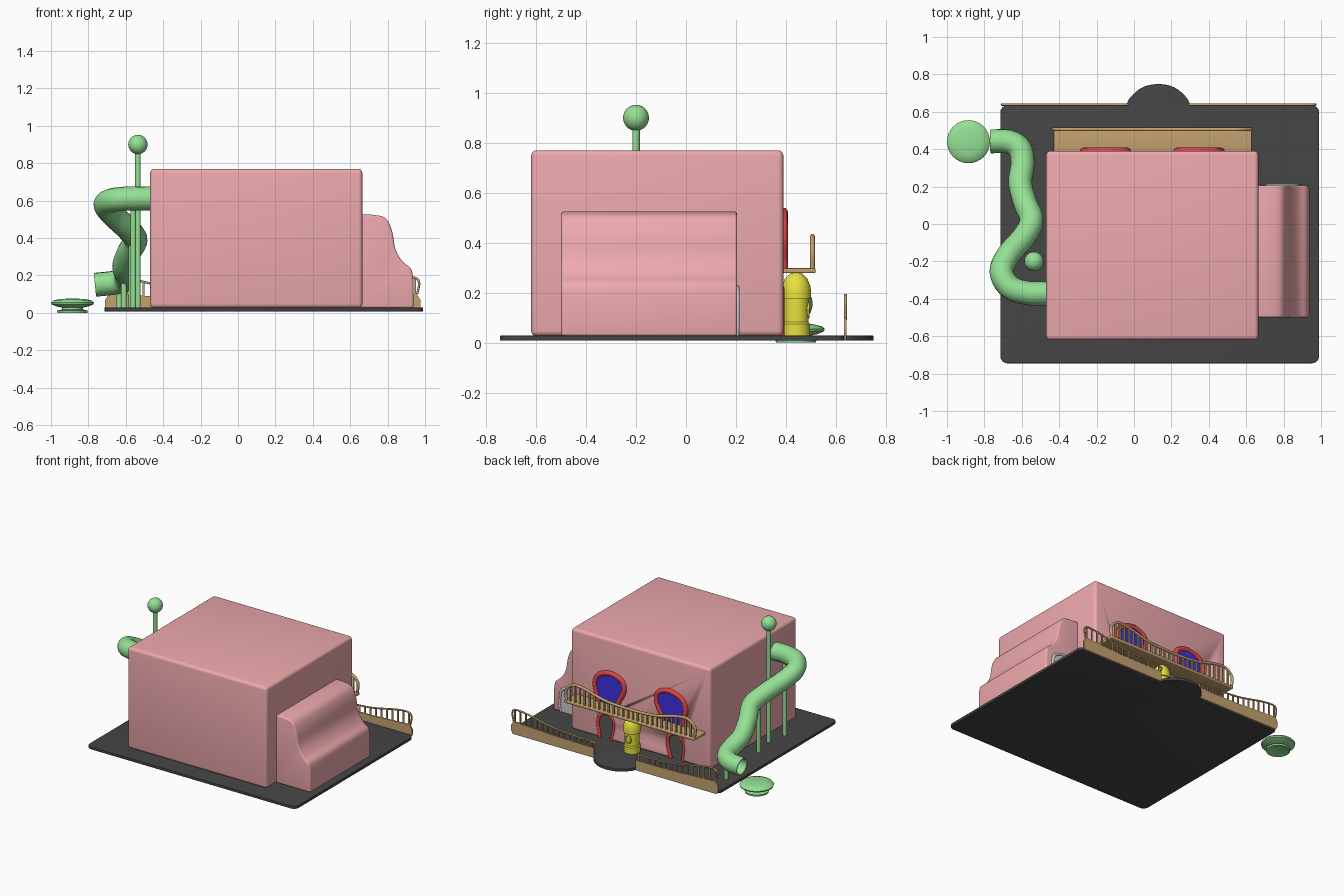
import bpy, bmesh, math
from mathutils import Vector

if "Cube" in bpy.data.objects:
    bpy.data.objects.remove(bpy.data.objects["Cube"])


def mat(name, r, g, b):
    m = bpy.data.materials.new(name)
    m.diffuse_color = (r, g, b, 1)
    m.use_nodes = True
    m.node_tree.nodes["Principled BSDF"].inputs["Base Color"].default_value = m.diffuse_color
    return m


PINK = mat("pink", 0.85, 0.40, 0.42)
GREEN = mat("green", 0.30, 0.75, 0.30)
BROWN = mat("wood", 0.55, 0.36, 0.16)
DARK = mat("asphalt", 0.06, 0.06, 0.06)
RED = mat("red", 0.75, 0.06, 0.06)
BLUE = mat("blue", 0.05, 0.03, 0.75)
YELLOW = mat("yellow", 0.80, 0.76, 0.05)


def activate(ob):
    bpy.ops.object.select_all(action='DESELECT')
    bpy.context.view_layer.objects.active = ob
    ob.select_set(True)


def finish(name, bm, material=None, bevel=0, segs=4):
    bmesh.ops.recalc_face_normals(bm, faces=bm.faces)
    me = bpy.data.meshes.new(name)
    bm.to_mesh(me)
    bm.free()
    ob = bpy.data.objects.new(name, me)
    bpy.context.collection.objects.link(ob)
    if material:
        me.materials.append(material)
    activate(ob)
    if bevel:
        b = ob.modifiers.new("bevel", 'BEVEL')
        b.width, b.segments, b.limit_method = bevel, segs, 'ANGLE'
        b.angle_limit = math.radians(40)
        bpy.ops.object.modifier_apply(modifier="bevel")
    bpy.ops.object.shade_smooth_by_angle(angle=math.radians(40))
    return ob


def spline(pts, n=6):
    """Catmull-Rom through the points."""
    p = [Vector(q) for q in pts]
    p = [2 * p[0] - p[1]] + p + [2 * p[-1] - p[-2]]
    out = []
    for i in range(1, len(p) - 2):
        a, b, c, d = p[i - 1:i + 3]
        for k in range(n):
            t = k / n
            out.append(0.5 * (2 * b + (c - a) * t + (2 * a - 5 * b + 4 * c - d) * t * t
                              + (3 * b - a - 3 * c + d) * t ** 3))
    return out + [p[-2]]


def add_box(bm, x0, x1, y0, y1, z0, z1):
    v = bmesh.ops.create_cube(bm, size=1)['verts']
    for q in v:
        q.co = ((x0 + x1) / 2 + q.co.x * (x1 - x0), (y0 + y1) / 2 + q.co.y * (y1 - y0),
                (z0 + z1) / 2 + q.co.z * (z1 - z0))


def prism(name, pts, vec, material, bevel=0):
    bm = bmesh.new()
    f = bm.faces.new([bm.verts.new(p) for p in pts])
    r = bmesh.ops.extrude_face_region(bm, geom=[f])
    bmesh.ops.translate(bm, vec=vec, verts=[g for g in r['geom'] if isinstance(g, bmesh.types.BMVert)])
    return finish(name, bm, material, bevel)


def tube(name, pts, r, material, caps=True, res=4):
    cu = bpy.data.curves.new(name, 'CURVE')
    cu.dimensions, cu.bevel_depth, cu.bevel_resolution, cu.use_fill_caps = '3D', r, res, caps
    s = cu.splines.new('POLY')
    s.points.add(len(pts) - 1)
    for q, p in zip(s.points, pts):
        q.co = (*p, 1)
    cu.materials.append(material) if material else None
    ob = bpy.data.objects.new(name, cu)
    bpy.context.collection.objects.link(ob)
    activate(ob)
    bpy.ops.object.convert(target='MESH')
    ob = bpy.context.object
    bpy.ops.object.shade_smooth_by_angle(angle=math.radians(50))
    return ob


def lathe(name, prof, x, y, material, n=32):
    bm = bmesh.new()
    vs = [bm.verts.new((r, 0, z)) for r, z in prof]
    es = [bm.edges.new(e) for e in zip(vs, vs[1:])]
    bmesh.ops.spin(bm, geom=vs + es, cent=(0, 0, 0), axis=(0, 0, 1), angle=2 * math.pi, steps=n)
    bmesh.ops.remove_doubles(bm, verts=bm.verts, dist=1e-4)
    bmesh.ops.translate(bm, verts=bm.verts, vec=(x, y, 0))
    return finish(name, bm, material)


def cut(ob, cutter):
    activate(ob)
    m = ob.modifiers.new("cut", 'BOOLEAN')
    m.operation, m.object, m.solver = 'DIFFERENCE', cutter, 'EXACT'
    bpy.ops.object.modifier_apply(modifier="cut")
    bpy.data.objects.remove(cutter)


def arch(cx, lean, half, wide, z0, z1, y):
    """Horseshoe outline, leaning sideways towards the top."""
    h = z1 - z0
    side = [(-half, 0), (-half * 1.1, .2), (-wide, .55), (-wide * .8, .86), (0, 1),
            (wide * .8, .86), (wide, .55), (half * 1.1, .2), (half, 0)]
    return spline([(cx + u + lean * v, y, z0 + v * h) for u, v in side], 5)


MID = 0.0975  # house centre line

# ground plate with rounded corners and a half-round porch
corner = []
for cx, cy, a0 in ((-.675, -.705, 180), (.95, -.705, 270), (.95, .595, 0), (-.675, .595, 90)):
    if a0 == 90:
        half = spline([(-.17, .635), (-.155, .67), (-.11, .715), (-.06, .74), (0, .75)])
        corner += [(.13 - p.x, p.y, .008) for p in half] + [(.13 + p.x, p.y, .008) for p in half[-2::-1]]
    for k in range(7):
        a = math.radians(a0 + k * 15)
        corner.append((cx + .04 * math.cos(a), cy + .04 * math.sin(a), .008))
prism("ground_plate", corner, (0, 0, .02), DARK, .003)

# hollow main block
bm = bmesh.new()
add_box(bm, -.47, .665, -.62, .39, .026, .77)
house = finish("house_block", bm, PINK, .022)
bm = bmesh.new()
add_box(bm, -.45, .645, -.60, .372, .01, .75)
cut(house, finish("hollow", bm))

# mirrored doors: leaning blue upper doors, open lower doorways
for s, side in ((1, "right"), (-1, "left")):
    up = arch(MID + s * .268, -s * .03, .08, .118, .29, .522, .39)
    tube(side + "_upper_frame", up, .018, RED)
    prism(side + "_upper_door", up, (0, .008, 0), BLUE)
    lo = arch(MID + s * .29, -s * .01, .05, .068, .02, .215, .39)
    cut(house, prism("doorway", [p - Vector((0, .05, 0)) for p in lo], (0, .1, 0), None))
    tube(side + "_lower_frame", [p - Vector((0, .008, 0)) for p in lo], .013, RED)

# wavy side annex
prof = spline([(.665, .525), (.73, .523), (.79, .505), (.823, .44), (.842, .34), (.88, .275),
               (.925, .235), (.937, .18)], 5)
pts = [(.64, -.50, .525)] + [(p.x, -.50, p.y) for p in prof] + [(.938, -.50, .026), (.64, -.50, .026)]
prism("side_annex", pts, (0, .705, 0), PINK, .012)
gate = arch(.795, 0, .08, .085, .03, .22, .205)
tube("annex_gate_frame", gate, .01, None)
prism("annex_gate", gate, (0, .004, 0), None)

# balcony floor and wavy railing
bm = bmesh.new()
add_box(bm, -.43, .63, .38, .518, .278, .298)
finish("balcony_floor", bm, BROWN, .006)
rail = spline([(MID + u, .506, z) for u, z in ((-.52, .29), (-.525, .37), (-.47, .42), (-.38, .418), (-.2, .375),
               (0, .365), (.2, .375), (.38, .418), (.47, .42), (.525, .37), (.52, .29))], 8)
tube("balcony_rail", rail, .01, BROWN)


def top_at(path, x):
    return min(path, key=lambda p: abs(p.x - x)).z


bm = bmesh.new()
for i in range(26):
    x = MID + (i / 25 - .5) * .98
    add_box(bm, x - .006, x + .006, .501, .511, .29, top_at(rail[8:-8], x))
finish("balcony_slats", bm, BROWN)

# front-yard fences: board, slats and sloping rail on each side of the porch
for name, xi, xo in (("right", .30, .975), ("left", -.04, -.71)):
    d = xo - xi
    rail = spline([(xi + d * t, .638, z) for t, z in ((0, .09), (.01, .12), (.2, .125), (.5, .14), (.8, .18),
                   (.95, .188), (.99, .16), (.975, .10))], 8)
    tube(name + "_fence_rail", rail, .006, BROWN)
    board = [(xi, .633, .008), (xo - d * .02, .633, .008), (xo, .633, .03), (xo, .633, .07),
             (xo - d * .03, .633, .1), (xi + d * .5, .633, .085), (xi, .633, .08)]
    prism(name + "_fence_board", board, (0, .01, 0), BROWN)
    bm = bmesh.new()
    for i in range(15):
        x = xi + d * (.03 + .93 * i / 14)
        add_box(bm, x - .005, x + .005, .634, .642, .06, top_at(rail[:-10], x))
    finish(name + "_fence_slats", bm, BROWN)

# twisting tube slide
path = spline([(-.45, -.37, .612), (-.56, -.37, .612), (-.66, -.34, .605), (-.708, -.26, .58), (-.675, -.17, .53),
               (-.59, -.07, .45), (-.548, .02, .39), (-.585, .12, .32), (-.608, .22, .25), (-.595, .32, .20),
               (-.61, .40, .175), (-.67, .44, .16), (-.765, .442, .15)], 8)
slide = tube("slide_tube", path, .064, GREEN, caps=False, res=6)
sol = slide.modifiers.new("wall", 'SOLIDIFY')
sol.thickness = .008
activate(slide)
bpy.ops.object.modifier_apply(modifier="wall")

# slide posts, tall one with a ball
for i, (x, y, z) in enumerate(((-.535, -.2, .87), (-.56, -.35, .56), (-.57, -.03, .37), (-.61, .28, .17),
                               (-.635, .44, .12))):
    tube(f"slide_post_{i}", [(x, y, .02), (x, y, z)], .015, GREEN)
ball = [(.052 * math.sin(math.radians(a)), .90 - .052 * math.cos(math.radians(a))) for a in range(0, 181, 15)]
lathe("post_ball", ball, -.535, -.2, GREEN)

# landing dish at the slide end
lathe("landing_dish", [(0, .012), (.05, .008), (.08, 0), (.082, .012), (.055, .018), (.055, .028), (.085, .034),
                       (.112, .045), (.115, .054), (.105, .065), (.07, .074), (0, .077)], -.885, .44, GREEN)

# domed yellow booth under the balcony
lathe("yellow_booth", [(0, .026), (.056, .026), (.056, .075), (.05, .082), (.05, .175), (.06, .175), (.06, .20),
                       (.057, .225), (.045, .256), (.025, .276), (0, .283)], .13, .441, YELLOW)
hole = [(.13 + .022 * math.cos(a * math.pi / 8), .489, .13 + .028 * math.sin(a * math.pi / 8)) for a in range(17)]
tube("booth_window_ring", hole, .005, YELLOW)
